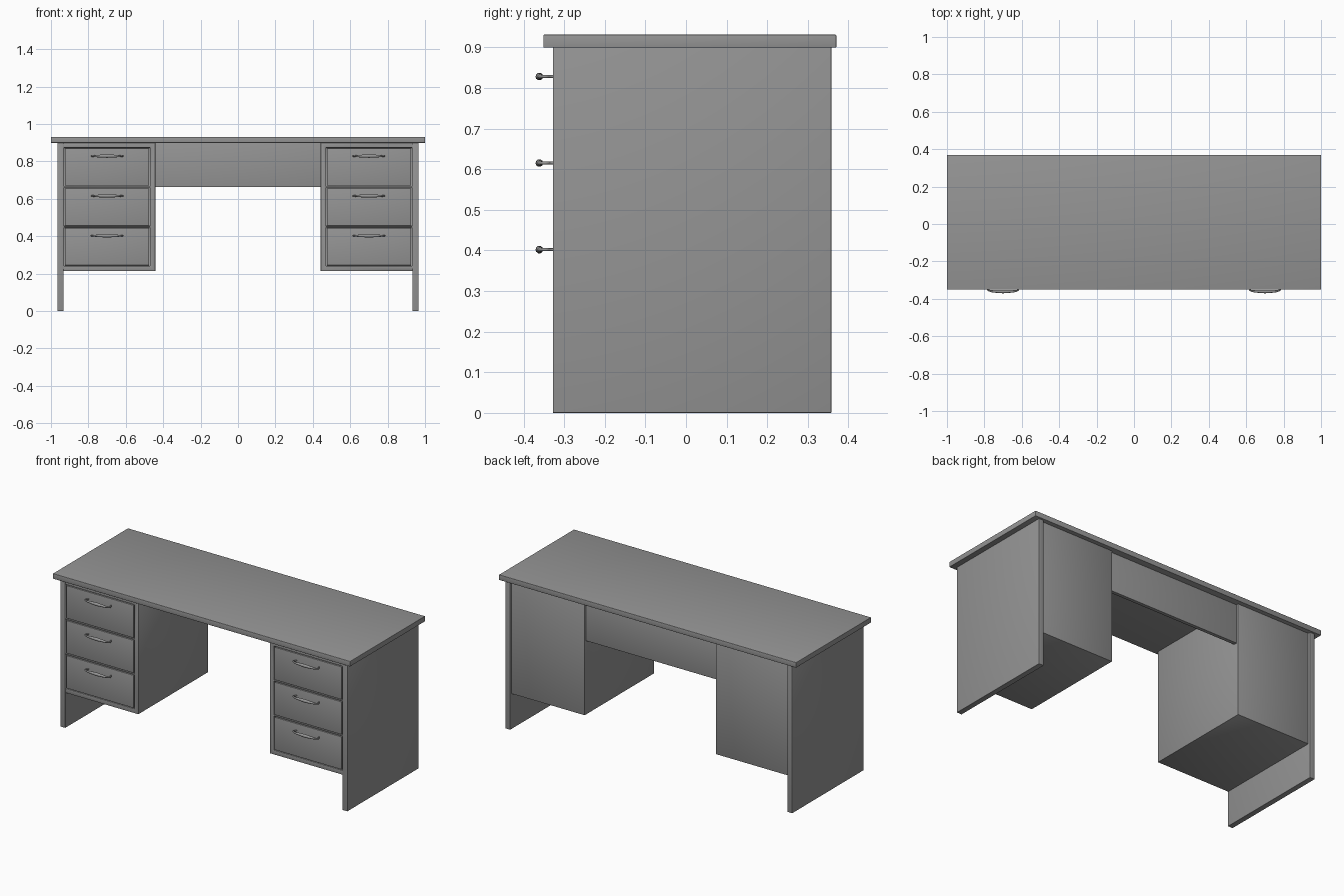
import bpy
import math

if "Cube" in bpy.data.objects:
    bpy.data.objects.remove(bpy.data.objects["Cube"])


def activate(o):
    bpy.ops.object.select_all(action='DESELECT')
    o.select_set(True)
    bpy.context.view_layer.objects.active = o


def box(name, x, y, z, bevel=0.0, segments=3):
    """Box from (min, max) pairs, with an optional rounded edge."""
    x = sorted(x)
    bpy.ops.mesh.primitive_cube_add(
        size=1, location=[(a[0] + a[1]) / 2 for a in (x, y, z)])
    o = bpy.context.object
    o.name = name
    o.scale = [a[1] - a[0] for a in (x, y, z)]
    bpy.ops.object.transform_apply(location=False, rotation=False, scale=True)
    if bevel:
        round_edges(o, bevel, segments)
    return o


def round_edges(o, width, segments=3):
    activate(o)
    m = o.modifiers.new("round", 'BEVEL')
    m.width = width
    m.segments = segments
    m.limit_method = 'ANGLE'
    bpy.ops.object.modifier_apply(modifier=m.name)
    bpy.ops.object.shade_smooth_by_angle(angle=math.radians(35))


def cut(o, cutter):
    m = o.modifiers.new("cut", 'BOOLEAN')
    m.operation = 'DIFFERENCE'
    m.solver = 'EXACT'
    m.object = cutter
    activate(o)
    bpy.ops.object.modifier_apply(modifier=m.name)
    bpy.data.objects.remove(cutter)


def handle(name, x, z):
    """Bowed pull, thick in the middle and thin where it meets the drawer."""
    half = [(0.074, -0.315, 0.0035), (0.076, -0.332, 0.0035),
            (0.084, -0.348, 0.0035), (0.074, -0.356, 0.0045),
            (0.04, -0.360, 0.0075)]
    pts = [(-a, b, r) for a, b, r in half] + [(0, -0.361, 0.0095)] + half[::-1]
    c = bpy.data.curves.new(name, 'CURVE')
    c.dimensions = '3D'
    c.bevel_depth = 1.0
    c.bevel_resolution = 3
    c.use_fill_caps = True
    s = c.splines.new('BEZIER')
    s.bezier_points.add(len(pts) - 1)
    s.resolution_u = 4
    for p, (a, b, r) in zip(s.bezier_points, pts):
        p.co = (a, b, 0)
        p.radius = r
        p.handle_left_type = p.handle_right_type = 'AUTO'
    o = bpy.data.objects.new(name, c)
    o.location = (x, 0, z)
    bpy.context.collection.objects.link(o)
    activate(o)
    bpy.ops.object.convert(target='MESH')
    bpy.ops.object.shade_smooth_by_angle(angle=math.radians(60))


# Desk top and the panel closing the back of the knee space
box("desk_top", (-1, 1), (-0.351, 0.37), (0.899, 0.931), 0.002)
box("modesty_panel", (-0.45, 0.45), (0.308, 0.33), (0.662, 0.902), 0.002)

DRAWER_BASES = (0.242, 0.455, 0.668)
for side, s in (("left", -1), ("right", 1)):
    # Full-height outer panel
    box(side + "_side_panel", (s * 0.933, s * 0.966), (-0.328, 0.358),
        (0, 0.901), 0.002)
    # Cabinet with three recessed drawer openings
    cabinet = box(side + "_cabinet", (s * 0.442, s * 0.939), (-0.327, 0.343),
                  (0.214, 0.901))
    for z in DRAWER_BASES:
        cut(cabinet, box("opening", (s * 0.47, s * 0.931), (-0.4, -0.3),
                         (z - 0.002, z + 0.205)))
    round_edges(cabinet, 0.0015, 2)
    # Drawer fronts and their pulls
    for i, z in enumerate(DRAWER_BASES):
        box(f"{side}_drawer_{i + 1}", (s * 0.475, s * 0.926),
            (-0.328, -0.299), (z + 0.002, z + 0.201), 0.002)
        handle(f"{side}_handle_{i + 1}", s * 0.7, z + 0.16)

# Dark grey finish
grey = bpy.data.materials.new("dark_grey")
grey.diffuse_color = (0.3, 0.3, 0.3, 1)
grey.use_nodes = True
grey.node_tree.nodes["Principled BSDF"].inputs["Base Color"].default_value = grey.diffuse_color
for o in bpy.data.objects:
    o.data.materials.append(grey)
